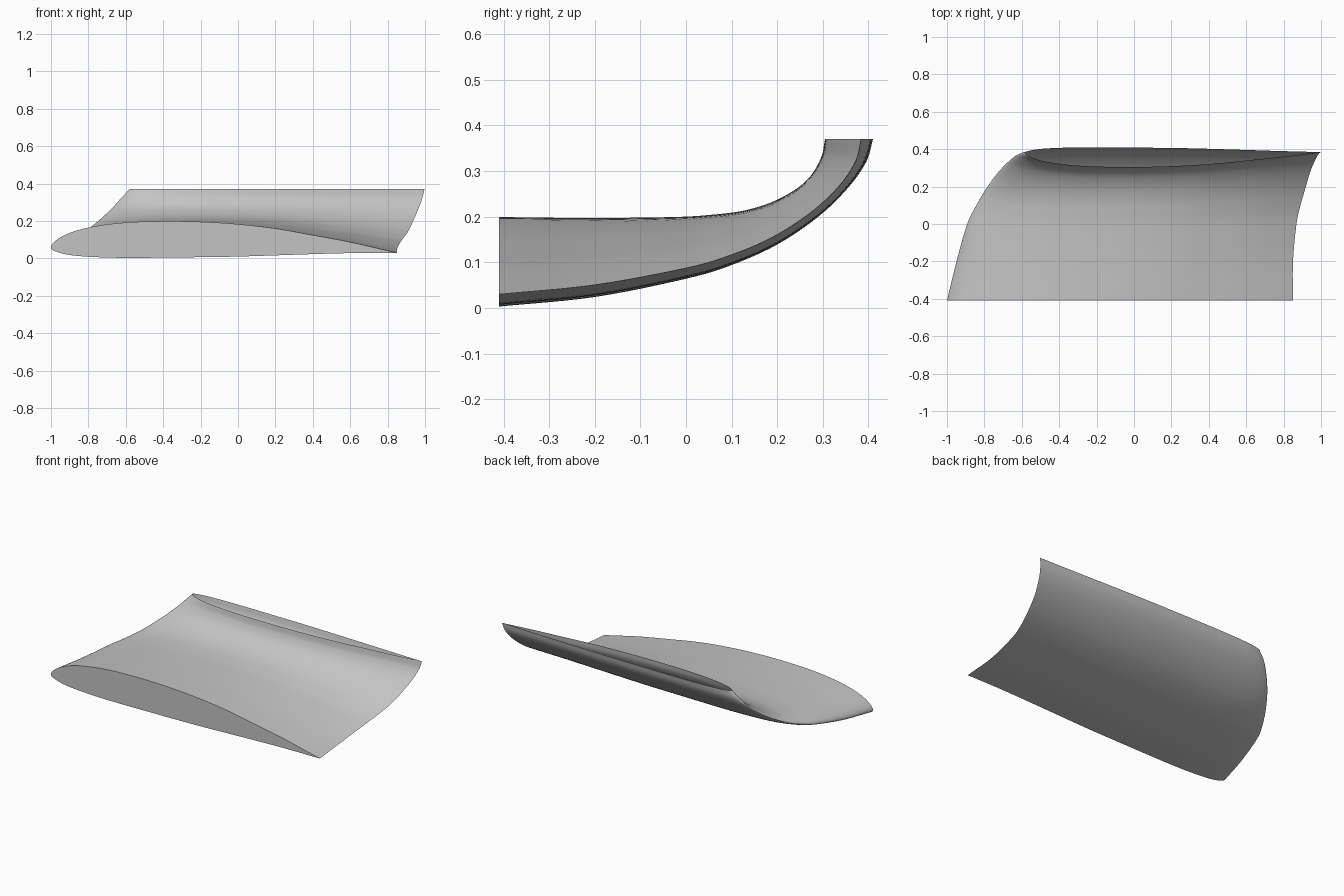
import bpy
import bmesh
import math
from mathutils import Vector

cube = bpy.data.objects.get("Cube")
if cube:
    bpy.data.objects.remove(cube, do_unlink=True)


def smooth_path(points, steps):
    """Sample a Catmull-Rom curve through points of any dimension."""
    pts = [Vector(p) for p in points]
    pts = [2 * pts[0] - pts[1]] + pts + [2 * pts[-1] - pts[-2]]
    out = []
    for a, b, c, d in zip(pts, pts[1:], pts[2:], pts[3:]):
        for k in range(steps):
            t = k / steps
            out.append(b + (c - a) * (t / 2)
                       + (2 * a - 5 * b + 4 * c - d) * (t * t / 2)
                       + (3 * b - a - 3 * c + d) * (t ** 3 / 2))
    return out + [pts[-2]]


# Airfoil: (chord fraction, height fraction), trailing edge over the top and back
airfoil = smooth_path([
    (1, .137), (.865, .43), (.757, .62), (.65, .80), (.54, .92), (.43, .985),
    (.325, 1), (.216, .965), (.12, .85), (.054, .68), (.015, .48), (0, .29),
    (.012, .18), (.05, .085), (.11, .03), (.216, 0), (.4, .015), (.54, .035),
    (.75, .1), (.87, .13), (1, .137)], 5)[:-1]

# Stations from root to tip: lower y, lower z, upper y, upper z
sides = smooth_path([
    (-.41, .003, -.41, .199), (-.2, .024, -.215, .197), (0, .064, -.03, .199),
    (.1, .094, .055, .204), (.2, .139, .13, .214), (.29, .2, .2, .237),
    (.355, .263, .262, .277), (.395, .32, .295, .326), (.41, .37, .305, .37)], 6)

# Leading and trailing edge x at the same stations
edges = smooth_path([
    (-1, .85), (-.95, .85), (-.895, .868), (-.85, .888), (-.795, .915),
    (-.735, .94), (-.675, .965), (-.625, .985), (-.58, .997)], 6)

# Loft the sections, closed at the root and open at the tip
bm = bmesh.new()
rings = []
for i, (side, edge) in enumerate(zip(sides, edges)):
    s = i / (len(sides) - 1)
    ring = []
    for t, h in airfoil:
        h += .11 * s * t ** 4
        ring.append(bm.verts.new((edge[0] + t * (edge[1] - edge[0]),
                                  side[0] + h * (side[2] - side[0]),
                                  side[1] + h * (side[3] - side[1]))))
    rings.append(ring)
for low, high in zip(rings, rings[1:]):
    for j in range(len(low)):
        k = (j + 1) % len(low)
        bm.faces.new((low[j], high[j], high[k], low[k]))
bm.faces.new(rings[0])

mesh = bpy.data.meshes.new("winglet")
bm.to_mesh(mesh)
bm.free()
winglet = bpy.data.objects.new("winglet", mesh)
bpy.context.collection.objects.link(winglet)

# Plain grey skin
grey = bpy.data.materials.new("light_grey")
grey.use_nodes = True
colour = (.55, .55, .55, 1)
grey.diffuse_color = colour
for node in grey.node_tree.nodes:
    if node.type == 'BSDF_PRINCIPLED':
        node.inputs["Base Color"].default_value = colour
mesh.materials.append(grey)

# Smooth skin with a crisp trailing edge and root rim
bpy.ops.object.select_all(action='DESELECT')
winglet.select_set(True)
bpy.context.view_layer.objects.active = winglet
bpy.ops.object.shade_smooth_by_angle(angle=math.radians(40))
